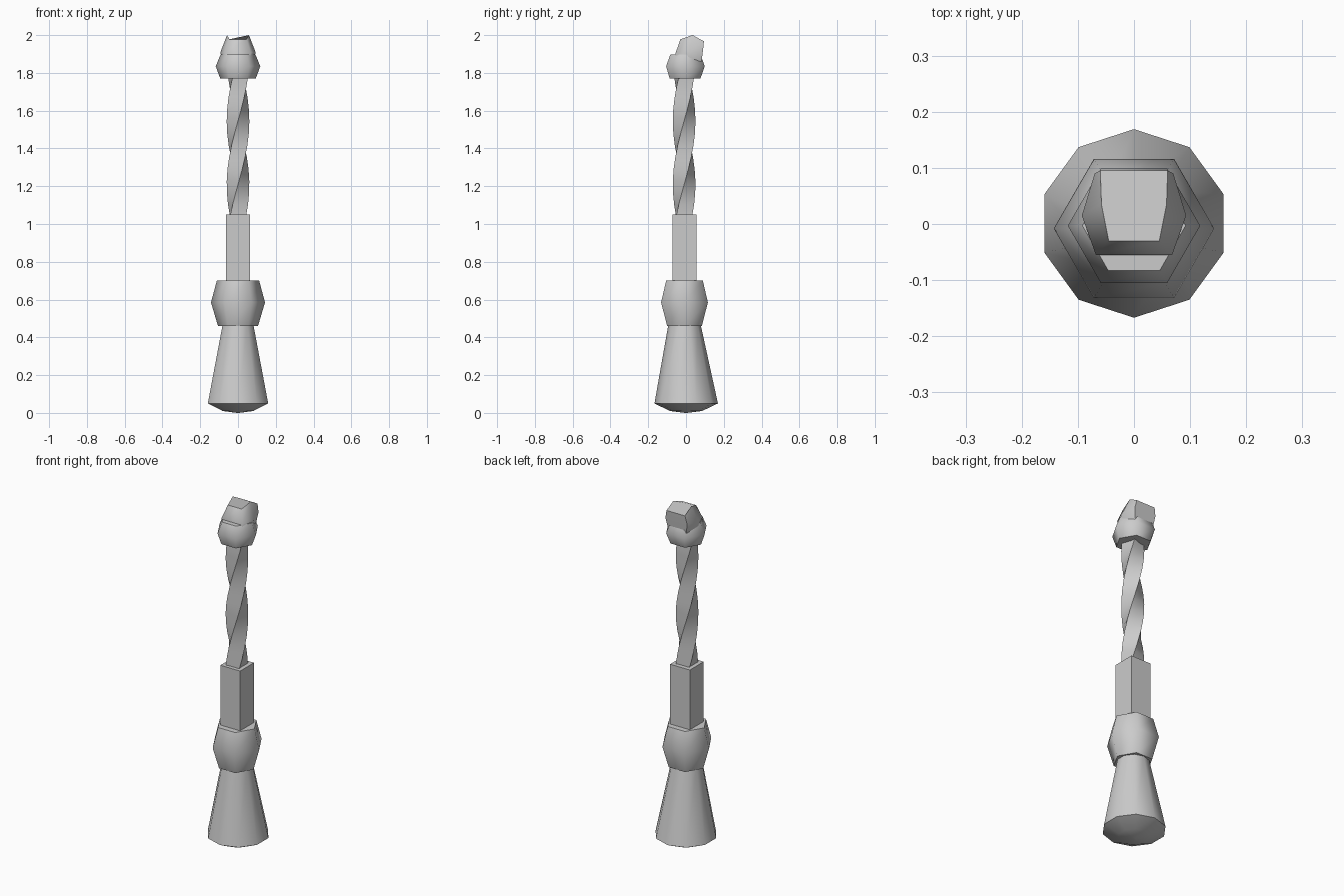
import bpy, math

if "Cube" in bpy.data.objects:
    bpy.data.objects.remove(bpy.data.objects["Cube"])


def make(name, verts, faces, smooth=None):
    mesh = bpy.data.meshes.new(name)
    mesh.from_pydata(verts, [], faces)
    obj = bpy.data.objects.new(name, mesh)
    bpy.context.collection.objects.link(obj)
    if smooth:
        bpy.ops.object.select_all(action='DESELECT')
        obj.select_set(True)
        bpy.context.view_layer.objects.active = obj
        bpy.ops.object.shade_smooth_by_angle(angle=math.radians(smooth))
    return obj


def loft(name, rings, smooth=None):
    """Skin a stack of equal-length rings and cap both ends."""
    n = len(rings[0])
    verts = [p for r in rings for p in r]
    faces = [(k * n + i, k * n + (i + 1) % n, (k + 1) * n + (i + 1) % n, (k + 1) * n + i)
             for k in range(len(rings) - 1) for i in range(n)]
    faces.append(tuple(reversed(range(n))))
    faces.append(tuple(range(len(verts) - n, len(verts))))
    return make(name, verts, faces, smooth)


def ring(n, r, z, cy=-0.008, turn=0.0):
    return [(r * math.cos(turn + math.tau * i / n),
             cy + r * math.sin(turn + math.tau * i / n), z) for i in range(n)]


# Flared ten-sided foot with a shallow convex underside
up = math.pi / 2
loft("flared_base", [ring(10, 0.006, 0.0, 0, up), ring(10, 0.085, 0.01, 0, up),
                     ring(10, 0.168, 0.05, 0.001, up), ring(10, 0.085, 0.47, -0.008, up)], 65)

# Hexagonal knob above the foot
loft("lower_knob", [ring(6, 0.106, 0.46), ring(6, 0.143, 0.585), ring(6, 0.112, 0.70)], 65)

# Square post
loft("square_post", [ring(4, 0.0905, z, -0.008, math.pi / 4) for z in (0.69, 1.05)])

# Twisted square shaft
steps = 12
loft("twisted_shaft", [ring(4, 0.06, 1.04 + 0.75 * k / steps, -0.01,
                            math.radians(45 + 200 * k / steps))
                       for k in range(steps + 1)], 50)

# Hexagonal knob under the tip
loft("upper_knob", [ring(6, 0.094, 1.77, -0.005), ring(6, 0.118, 1.835, -0.003),
                    ring(6, 0.092, 1.898, -0.003)], 65)


# Tip leaning backwards: each ring mirrored from front, side and back points
def mirrored(front, side, back):
    half = [front, side, back]
    return half + [(-x, y, z) for x, y, z in reversed(half)]


loft("leaning_tip", [
    mirrored((0.06, -0.055, 1.86), (0.085, 0.01, 1.86), (0.06, 0.082, 1.86)),
    mirrored((0.068, -0.055, 1.905), (0.093, 0.015, 1.91), (0.07, 0.09, 1.92)),
    mirrored((0.045, -0.03, 1.978), (0.058, 0.035, 2.0), (0.06, 0.095, 1.967))], 65)
